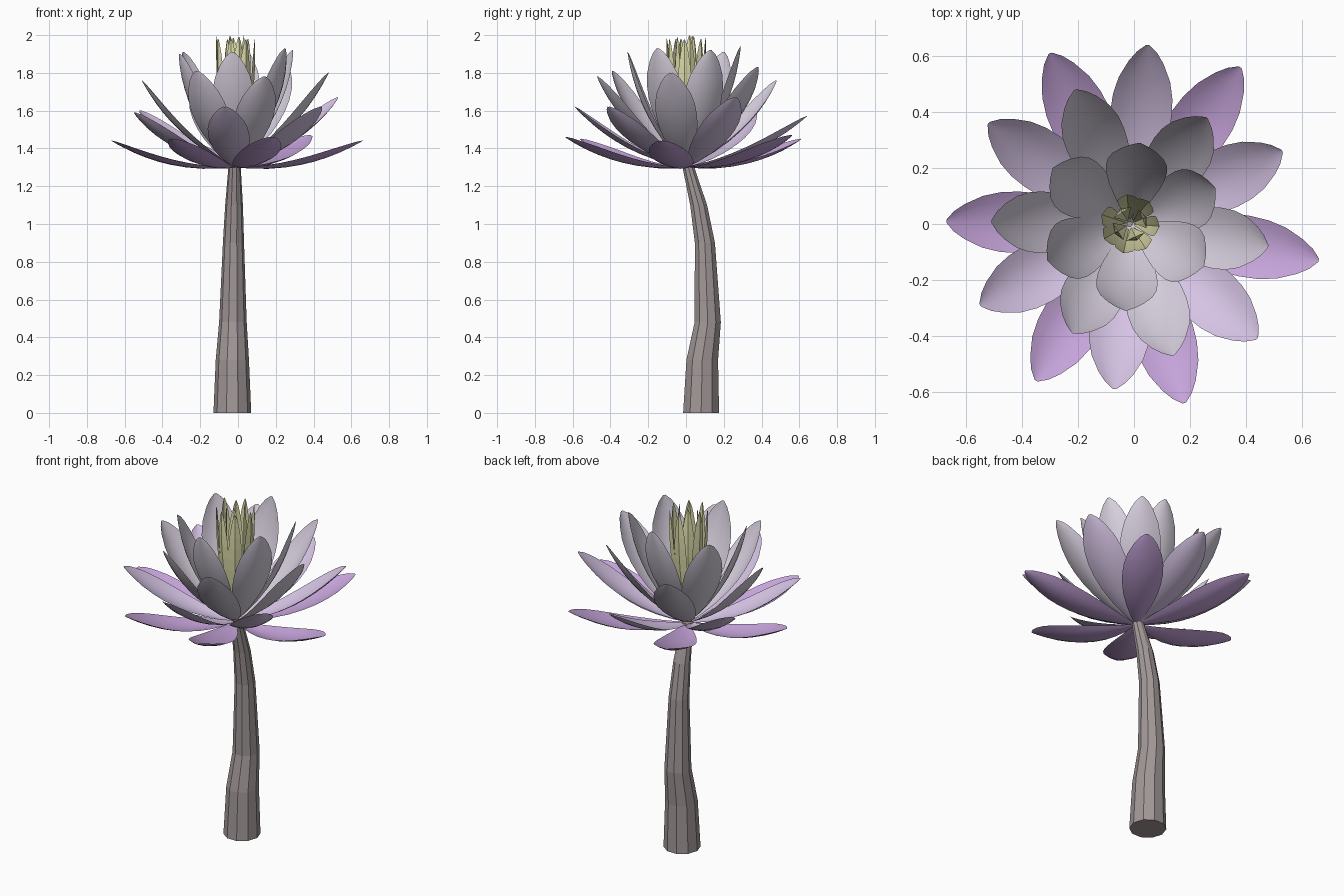
import bpy, math, random
from mathutils import Vector

if "Cube" in bpy.data.objects:
    bpy.data.objects.remove(bpy.data.objects["Cube"])

random.seed(4)
BASE = Vector((-0.015, 0.0, 1.3))


def material(name, col):
    m = bpy.data.materials.new(name)
    m.diffuse_color = (*col, 1)
    m.use_nodes = True
    m.node_tree.nodes["Principled BSDF"].inputs["Base Color"].default_value = m.diffuse_color
    return m


def make_object(name, verts, faces, mat, smooth):
    me = bpy.data.meshes.new(name)
    me.from_pydata(verts, [], faces)
    me.materials.append(mat)
    me.polygons.foreach_set("use_smooth", [smooth] * len(me.polygons))
    ob = bpy.data.objects.new(name, me)
    bpy.context.collection.objects.link(ob)
    return ob


# Petal outline: position along the length, half width (share of the maximum)
OUTLINE = [(0, .06), (.12, .34), (.25, .62), (.38, .84), (.5, .96), (.6, 1),
           (.7, .97), (.8, .84), (.9, .57), (.96, .33), (1, .06)]


def petal(name, base, tip, half, sag, cup, mat, cols=6, smooth=True):
    """Cupped leaf that bows down and outward between base and tip."""
    chord = tip - base
    out = Vector((chord.x, chord.y, 0)).normalized()
    side = Vector((-out.y, out.x, 0))
    up = chord.cross(side).normalized()
    verts, faces = [], []
    for t, w in OUTLINE:
        for j in range(cols + 1):
            s = 2 * j / cols - 1
            lift = cup * w * s * s - sag * 4 * t * (1 - t)
            verts.append(base + chord * t + side * (half * w * s) + up * lift)
    n = cols + 1
    for i in range(len(OUTLINE) - 1):
        for j in range(cols):
            a = i * n + j
            faces.append((a, a + n, a + n + 1, a + 1))
    return make_object(name, verts, faces, mat, smooth)


# Stem: ten-sided bent trunk, sections are (x, y, z, radius)
SECTIONS = [(-.03, .08, 0, .1), (-.03, .086, .28, .088), (-.027, .115, .48, .073),
            (-.024, .1, .9, .056), (-.021, .067, 1.1, .047), (-.018, .01, 1.31, .032)]
SIDES = 10
verts = [(x + r * math.cos(2 * math.pi * k / SIDES), y + r * math.sin(2 * math.pi * k / SIDES), z)
         for x, y, z, r in SECTIONS for k in range(SIDES)]
faces = [(i * SIDES + k, i * SIDES + (k + 1) % SIDES,
          (i + 1) * SIDES + (k + 1) % SIDES, (i + 1) * SIDES + k)
         for i in range(len(SECTIONS) - 1) for k in range(SIDES)]
faces += [tuple(reversed(range(SIDES))),
          tuple(range((len(SECTIONS) - 1) * SIDES, len(SECTIONS) * SIDES))]
make_object("stem", verts, faces, material("bark", (.36, .31, .31)), False)

# Four whorls of petals, listed by their tips
WHORLS = {
    "outer_petal": ((.56, .37, .70), [
        (-.67, .01, 1.44), (.66, -.13, 1.44), (-.30, .61, 1.45),
        (.38, .56, 1.47), (-.35, -.56, 1.45), (.18, -.64, 1.46)]),
    "second_petal": ((.67, .55, .78), [
        (.05, .64, 1.57), (.53, .26, 1.67), (.44, -.41, 1.62),
        (-.07, -.59, 1.62), (-.55, -.29, 1.59), (-.52, .36, 1.60)]),
    "third_petal": ((.68, .62, .73), [
        (.48, -.08, 1.80), (-.51, .01, 1.76), (-.21, .48, 1.76),
        (.26, .38, 1.83), (-.22, -.39, 1.81), (.14, -.47, 1.78)]),
    "inner_petal": ((.68, .63, .73), [
        (.02, .29, 1.94), (.29, .13, 1.92), (.25, -.15, 1.93),
        (-.03, -.31, 1.91), (-.31, -.13, 1.90), (-.29, .20, 1.91)]),
}
for name, (col, tips) in WHORLS.items():
    mat = material(name, col)
    for i, tip in enumerate(tips):
        petal(f"{name}_{i + 1}", BASE, Vector(tip), .11, .058, .03, mat)

# Yellow stamens: a wide and a narrow ring of slim upright leaves
yellow = material("stamen", (.76, .75, .42))
for ring, (count, reach) in enumerate([(7, .105), (4, .05)]):
    for i in range(count):
        a = 2 * math.pi * (i + .3 * ring) / count + random.uniform(-.15, .15)
        d = Vector((math.cos(a), math.sin(a), 0))
        tip = BASE + d * reach + Vector((0, 0, random.uniform(.675, .7)))
        petal(f"stamen_{ring + 1}_{i + 1}", BASE + d * .012, tip, .036, .03, .014,
              yellow, cols=2, smooth=False)
